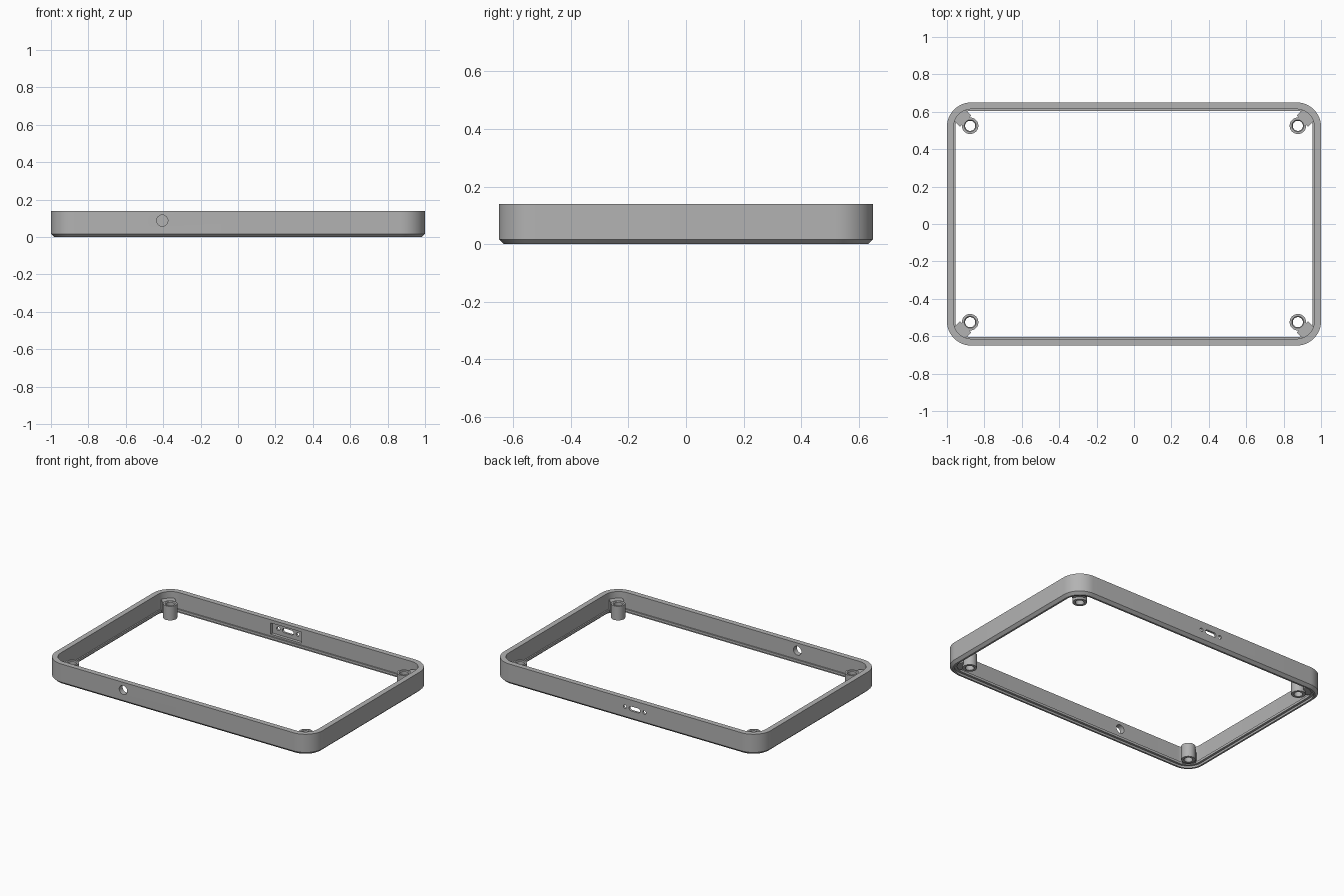
import bpy, bmesh, math
from mathutils import Matrix

cube = bpy.data.objects.get("Cube")
if cube:
    bpy.data.objects.remove(cube, do_unlink=True)

grey = bpy.data.materials.new("plain grey")
grey.use_nodes = True
colour = (0.45, 0.45, 0.45, 1)
grey.diffuse_color = colour
grey.node_tree.nodes["Principled BSDF"].inputs["Base Color"].default_value = colour


def add_object(name, bm):
    bmesh.ops.recalc_face_normals(bm, faces=bm.faces)
    mesh = bpy.data.meshes.new(name)
    bm.to_mesh(mesh)
    bm.free()
    mesh.materials.append(grey)
    obj = bpy.data.objects.new(name, mesh)
    bpy.context.collection.objects.link(obj)
    return obj


def activate(obj):
    bpy.ops.object.select_all(action='DESELECT')
    obj.select_set(True)
    bpy.context.view_layer.objects.active = obj


def sweep(name, hx, hy, profile, steps=12, at=(0, 0)):
    """Sweep a closed (radius, z) profile round a rectangle of corner centres."""
    bm = bmesh.new()
    rings = []
    for r, z in profile:
        ring = []
        for corner, (sx, sy) in enumerate([(1, 1), (-1, 1), (-1, -1), (1, -1)]):
            # A round tube shares its quarter points, so skip each last one
            for i in range(steps + 1 if hx else steps):
                a = math.pi / 2 * (corner + i / steps)
                ring.append(bm.verts.new((at[0] + sx * hx + r * math.cos(a),
                                          at[1] + sy * hy + r * math.sin(a), z)))
        rings.append(ring)
    n = len(rings[0])
    for k, ring in enumerate(rings):
        nxt = rings[(k + 1) % len(rings)]
        for i in range(n):
            j = (i + 1) % n
            bm.faces.new((ring[i], ring[j], nxt[j], nxt[i]))
    return add_object(name, bm)


def box(name, centre, size, turn=0):
    bm = bmesh.new()
    bmesh.ops.create_cube(bm, size=1, matrix=Matrix.Translation(centre)
                          @ Matrix.Rotation(turn, 4, 'Z') @ Matrix.Diagonal((*size, 1)))
    return add_object(name, bm)


def slot(name, x, y, z, radius, half=0.0):
    """Round or stadium-shaped prism along y."""
    bm = bmesh.new()
    verts = []
    for i in range(32):
        a = 2 * math.pi * (i + 0.5) / 32
        shift = math.copysign(half, math.cos(a))
        verts.append(bm.verts.new((x + shift + radius * math.cos(a), y - 0.1,
                                   z + radius * math.sin(a))))
    face = bm.faces.new(verts)
    out = bmesh.ops.extrude_face_region(bm, geom=[face])["geom"]
    bmesh.ops.translate(bm, vec=(0, 0.2, 0),
                        verts=[v for v in out if isinstance(v, bmesh.types.BMVert)])
    return add_object(name, bm)


def cut(target, cutter):
    cutter.hide_render = True
    mod = target.modifiers.new("cut", 'BOOLEAN')
    mod.operation = 'DIFFERENCE'
    mod.solver = 'EXACT'
    mod.object = cutter
    activate(target)
    bpy.ops.object.modifier_apply(modifier=mod.name)
    bpy.data.objects.remove(cutter, do_unlink=True)


def smooth(obj):
    activate(obj)
    bpy.ops.object.shade_smooth_by_angle(angle=math.radians(30))


# Frame wall: chamfered foot, underside rebate and inner ledge
R, CX, CY, TOP = 0.13, 0.87, 0.52, 0.14
frame = sweep("frame_wall", CX, CY, [
    (R, TOP), (R, 0.017), (R - 0.018, 0), (R - 0.03, 0), (R - 0.03, 0.014),
    (R - 0.045, 0.014), (R - 0.045, 0.03), (R - 0.036, 0.03), (R - 0.036, TOP)])

# Front round hole, back port pocket, port slot and its two screw holes
PORT = -0.07
cut(frame, slot("front_hole", -0.405, -0.63, 0.088, 0.03))
cut(frame, box("port_pocket", (PORT, 0.615, 0.08), (0.23, 0.04, 0.076)))
cut(frame, slot("port_slot", PORT, 0.63, 0.082, 0.015, 0.027))
for side in (-1, 1):
    cut(frame, slot("port_screw_hole", PORT + side * 0.073, 0.63, 0.082, 0.012))
smooth(frame)

# Corner screw posts, each tied to the wall by a web
for ys, end in ((-1, "front"), (1, "back")):
    for xs, side in ((-1, "right"), (1, "left")):
        x, y = xs * 0.876, ys * 0.525
        post = sweep(f"{end}_{side}_post", 0, 0, [
            (0.044, 0.1), (0.044, 0.005), (0.027, 0.005), (0.027, 0.095),
            (0.032, 0.1)], steps=8, at=(x, y))
        smooth(post)
        reach = 0.07 / math.sqrt(2)
        box(f"{end}_{side}_web", (x + xs * reach, y + ys * reach, 0.058),
            (0.07, 0.085, 0.075), math.atan2(ys, xs))
